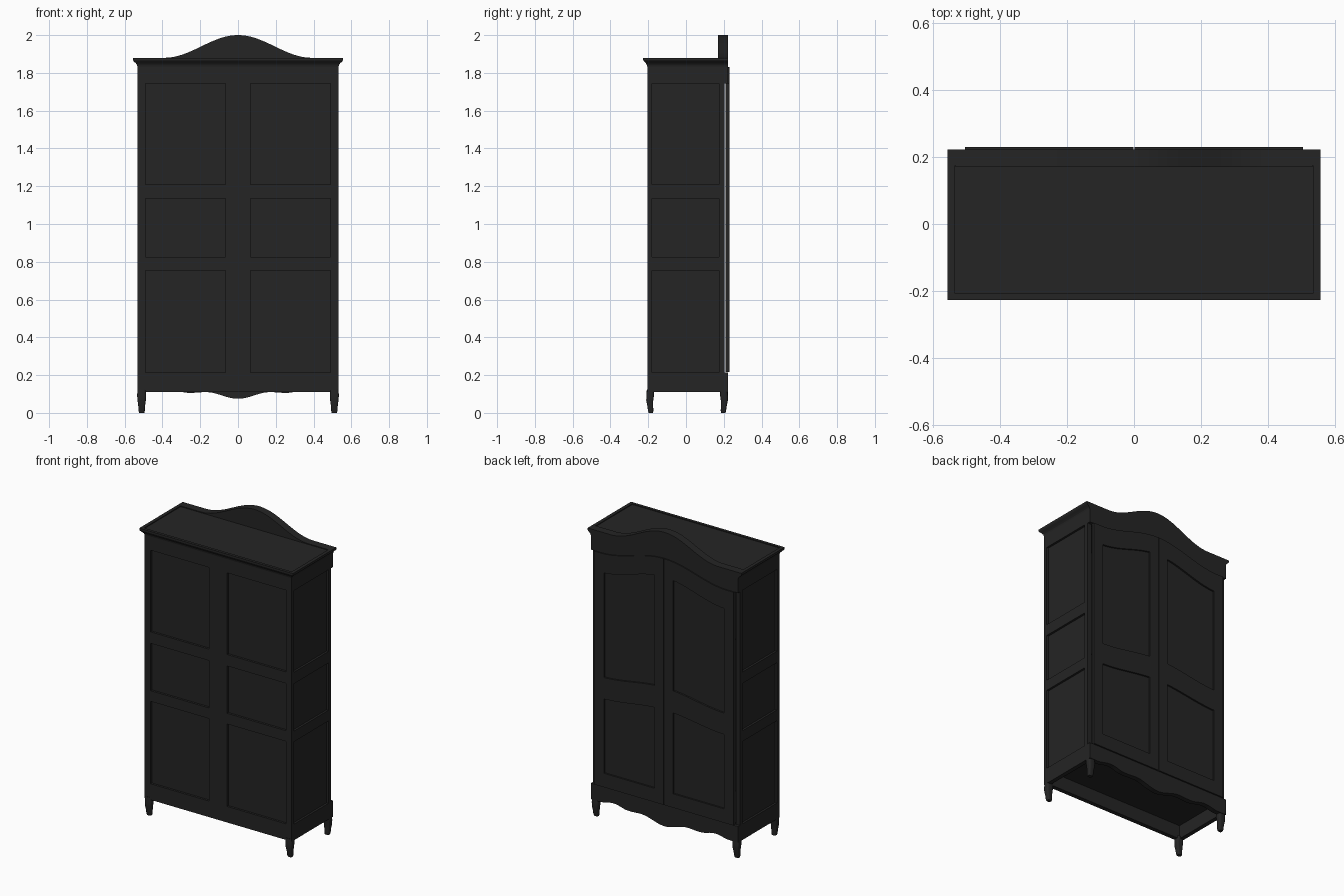
import bpy, bmesh, math

old = bpy.data.objects.get("Cube")
if old:
    bpy.data.objects.remove(old, do_unlink=True)

DARK = (0.018, 0.018, 0.018, 1)
mat = bpy.data.materials.new("charcoal_paint")
mat.use_nodes = True
mat.diffuse_color = DARK
bsdf = mat.node_tree.nodes["Principled BSDF"]
bsdf.inputs["Base Color"].default_value = DARK
bsdf.inputs["Roughness"].default_value = 0.7


def finish(name, bm, smooth=False):
    bmesh.ops.recalc_face_normals(bm, faces=bm.faces)
    me = bpy.data.meshes.new(name)
    bm.to_mesh(me)
    bm.free()
    me.materials.append(mat)
    ob = bpy.data.objects.new(name, me)
    bpy.context.collection.objects.link(ob)
    if smooth:
        bpy.ops.object.select_all(action='DESELECT')
        ob.select_set(True)
        bpy.context.view_layer.objects.active = ob
        bpy.ops.object.shade_smooth_by_angle(angle=math.radians(35))
    return ob


def add_box(bm, x0, x1, y0, y1, z0, z1):
    vs = bmesh.ops.create_cube(bm, size=1)["verts"]
    for v in vs:
        v.co.x = x1 if v.co.x > 0 else x0
        v.co.y = y1 if v.co.y > 0 else y0
        v.co.z = z1 if v.co.z > 0 else z0


def box(name, *b):
    bm = bmesh.new()
    add_box(bm, *b)
    return finish(name, bm)


def loft(bm, rings):
    """Skin a list of equal-length point rings and cap both ends."""
    rows = [[bm.verts.new(p) for p in r] for r in rings]
    n = len(rows[0])
    for a, b in zip(rows, rows[1:]):
        for i in range(n):
            bm.faces.new((a[i], a[(i + 1) % n], b[(i + 1) % n], b[i]))
    bm.faces.new(rows[0][::-1])
    bm.faces.new(rows[-1])


def add_board(bm, x0, x1, low, high, y0, y1, n=24):
    """Board along x with a curved lower and upper edge."""
    rings = []
    for i in range(n + 1):
        x = x0 + (x1 - x0) * i / n
        rings.append([(x, y0, low(x)), (x, y1, low(x)), (x, y1, high(x)), (x, y0, high(x))])
    loft(bm, rings)


def bell(x, width):
    return 0.5 + 0.5 * math.cos(math.pi * min(abs(x) / width, 1))


def level(z):
    return lambda x: z


def wave(z, rise, width=0.46):
    return lambda x: z + rise * bell(x, width)


W, BACK, POST = 0.533, -0.205, 0.203
FASCIA_Y0, FASCIA_Y1 = 0.17, 0.223
BOT, TOP = 0.11, 1.85
ROWS = [(0.215, 0.755), (0.825, 1.135), (1.21, 1.745)]
RAILS = [(BOT, 0.215), (0.755, 0.825), (1.135, 1.21), (1.745, TOP)]

# Side walls: stiles, rails and recessed panels
for side, s in (("left", 1), ("right", -1)):
    bm = bmesh.new()
    xs = sorted((s * W, s * (W - 0.028)))
    for y0, y1 in ((BACK, -0.18), (0.175, POST)):
        add_box(bm, *xs, y0, y1, BOT, TOP)
    for z0, z1 in RAILS:
        add_box(bm, *xs, -0.18, 0.175, z0, z1)
    finish(side + "_side_frame", bm)
    xp = sorted((s * (W - 0.014), s * (W - 0.026)))
    box(side + "_side_panels", *xp, -0.19, 0.185, 0.2, 1.76)

# Flat wall with two columns of recessed panels
bm = bmesh.new()
inner = W - 0.028
for x0, x1 in ((-inner, -0.49), (-0.065, 0.065), (0.49, inner)):
    add_box(bm, x0, x1, BACK, BACK + 0.028, BOT, TOP)
for x0, x1 in ((-0.49, -0.065), (0.065, 0.49)):
    for z0, z1 in RAILS:
        add_box(bm, x0, x1, BACK, BACK + 0.028, z0, z1)
finish("flat_wall_frame", bm)
box("flat_wall_panels", -0.5, 0.5, BACK + 0.014, BACK + 0.026, 0.2, 1.76)

# Cabinet floor, raised inside the base rails
box("cabinet_floor", -inner, inner, BACK + 0.02, POST, 0.2, 0.215)

# Doors: curved rails, stiles and recessed panels
DY0, DY1 = 0.209, 0.23
door_top = wave(1.745, 0.085)
up_top, up_low = wave(1.62, 0.09), wave(0.935, 0.05)
lo_top = wave(0.795, 0.045)
for side, s in (("left", 1), ("right", -1)):
    bm = bmesh.new()
    for a, b in ((0.002, 0.068), (0.435, 0.505)):
        add_board(bm, *sorted((s * a, s * b)), level(0.217), door_top, DY0, DY1, 8)
    span = sorted((s * 0.068, s * 0.435))
    for low, high in ((level(0.217), level(0.308)), (lo_top, up_low), (up_top, door_top)):
        add_board(bm, *span, low, high, DY0, DY1)
    finish(side + "_door_frame", bm, True)
    bm = bmesh.new()
    add_board(bm, *span, level(0.3), door_top, DY0, DY1 - 0.011)
    finish(side + "_door_panels", bm, True)

# Arched fascia and crest above the doors
bm = bmesh.new()
add_board(bm, -W, W, door_top, wave(1.88, 0.12, 0.39), FASCIA_Y0, FASCIA_Y1, 64)
finish("arched_crest", bm, True)


# Scalloped apron below the doors
def apron_low(x):
    a = abs(x)
    return BOT - 0.035 * bell(a, 0.17) + 0.016 * bell(a - 0.37, 0.1) - 0.004 * bell(a - 0.25, 0.08)


bm = bmesh.new()
add_board(bm, -W, W, apron_low, level(0.215), FASCIA_Y0 + 0.02, FASCIA_Y1, 72)
finish("scalloped_apron", bm, True)

# Cornice on three sides with a shallow sunk top
bm = bmesh.new()
profile = [(0.0, 1.835), (0.003, 1.845), (0.010, 1.853), (0.020, 1.862),
           (0.024, 1.868), (0.024, 1.88), (0.002, 1.88), (0.002, 1.875)]
rings = []
for k, (o, z) in enumerate(profile):
    x, y0 = W + o, BACK - 0.001 - o * 0.85
    y1 = FASCIA_Y1 if k < 6 else 0.175
    rings.append([(-x, y0, z), (x, y0, z), (x, y1, z), (-x, y1, z)])
loft(bm, rings)
finish("cornice", bm)

# Short curved legs: (height, outward shift, half width)
LEG = [(0.0, -0.002, 0.014), (0.012, -0.001, 0.017), (0.035, 0.001, 0.018),
       (0.065, 0.004, 0.022), (0.09, 0.002, 0.024), (0.125, 0.0, 0.023)]
for end, cy, sy in (("front", -0.188, -1), ("rear", 0.199, 1)):
    for side, s in (("left", 1), ("right", -1)):
        bm = bmesh.new()
        rings = []
        for z, out, h in LEG:
            ring = []
            for i in range(16):
                t = math.tau * (i + 0.5) / 16
                c, d = math.cos(t), math.sin(t)
                ring.append((s * 0.51 + h * math.copysign(abs(c) ** 0.5, c),
                             cy + sy * out + 0.85 * h * math.copysign(abs(d) ** 0.5, d), z))
            rings.append(ring)
        loft(bm, rings)
        finish(end + "_" + side + "_leg", bm, True)
